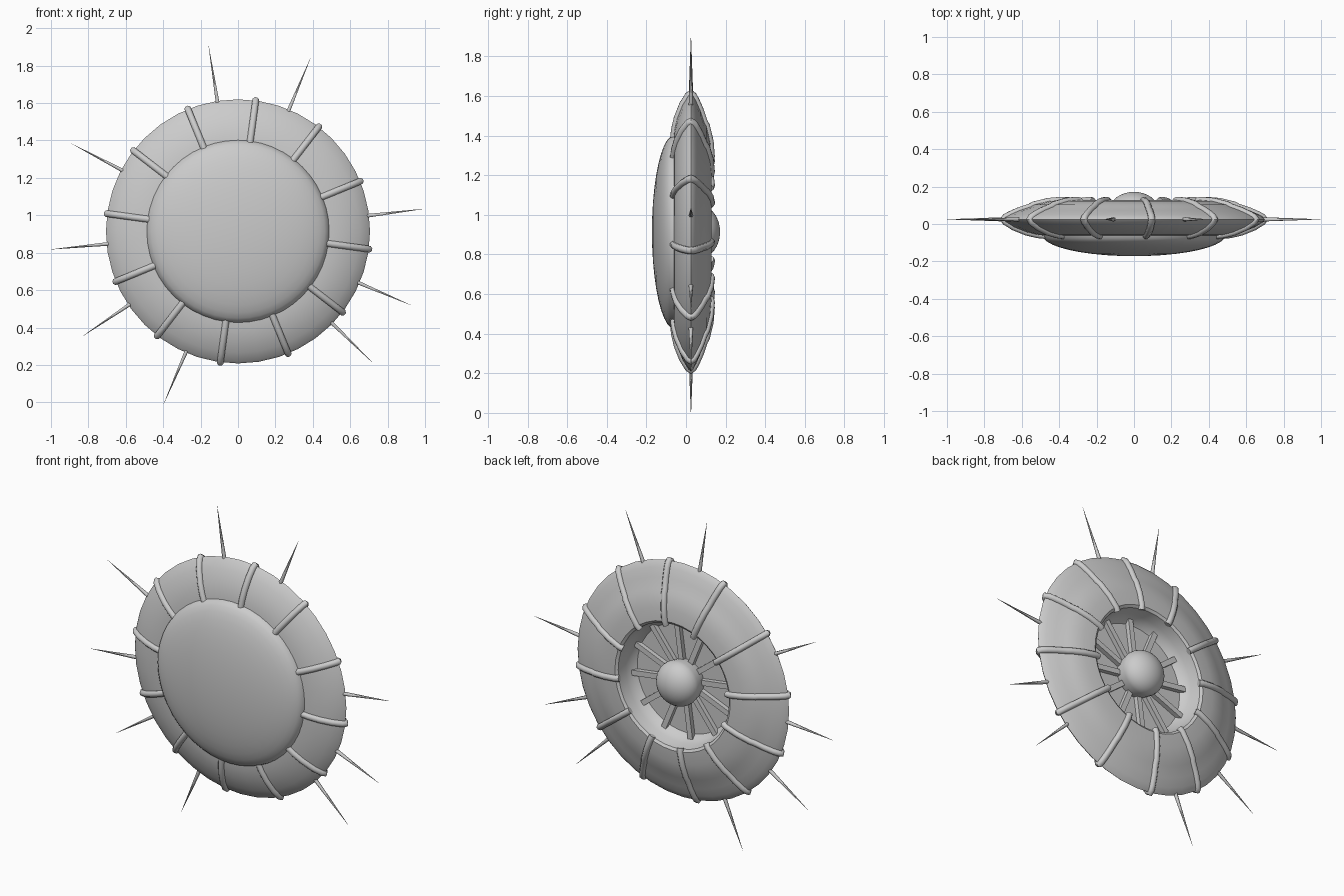
import bpy, bmesh, math
from mathutils import Vector, Matrix

cube = bpy.data.objects.get("Cube")
if cube:
    bpy.data.objects.remove(cube, do_unlink=True)

HEIGHT = 0.914    # wheel centre above the ground
RIM_Y = 0.025     # plane of the outer edge

grey = bpy.data.materials.new("plain_grey")
grey.use_nodes = True
grey.diffuse_color = (0.6, 0.6, 0.6, 1)
grey.node_tree.nodes["Principled BSDF"].inputs["Base Color"].default_value = (0.6, 0.6, 0.6, 1)


def finish(name, bm, angle=35):
    bmesh.ops.remove_doubles(bm, verts=bm.verts, dist=1e-5)
    bmesh.ops.recalc_face_normals(bm, faces=bm.faces)
    mesh = bpy.data.meshes.new(name)
    bm.to_mesh(mesh)
    bm.free()
    mesh.materials.append(grey)
    ob = bpy.data.objects.new(name, mesh)
    bpy.context.collection.objects.link(ob)
    bpy.ops.object.select_all(action='DESELECT')
    ob.select_set(True)
    bpy.context.view_layer.objects.active = ob
    bpy.ops.object.shade_smooth_by_angle(angle=math.radians(angle))
    return ob


def polar(r, y, a):
    return Vector((r * math.cos(a), y, HEIGHT + r * math.sin(a)))


def lathe(name, profile, sides, angle=35):
    """Revolve (radius, y) points around the wheel axis."""
    bm = bmesh.new()
    verts = [bm.verts.new(polar(r, y, 0)) for r, y in profile]
    edges = [bm.edges.new(pair) for pair in zip(verts, verts[1:])]
    bmesh.ops.spin(bm, geom=verts + edges, cent=(0, 0, HEIGHT), axis=(0, 1, 0),
                   angle=math.tau, steps=sides, use_duplicate=False)
    return finish(name, bm, angle)


def cap(radius, y, depth, steps=10):
    """Quarter ellipse from the edge to the axis."""
    return [(radius * math.cos(t), y + depth * math.sin(t))
            for t in (i * math.pi / 2 / steps for i in range(steps + 1))]


def sweep(name, path, a, radius, sides=8):
    """Tube along a (radius, y) path in the radial plane at angle a."""
    bm = bmesh.new()
    side = Vector((-math.sin(a), 0, math.cos(a)))
    pts = [polar(r, y, a) for r, y in path]
    rings = []
    for i, p in enumerate(pts):
        tangent = (pts[min(i + 1, len(pts) - 1)] - pts[max(i - 1, 0)]).normalized()
        out = tangent.cross(side)
        rings.append([bm.verts.new(p + radius * (side * math.cos(t) + out * math.sin(t)))
                      for t in ((k + 0.5) * math.tau / sides for k in range(sides))])
    for r0, r1 in zip(rings, rings[1:]):
        for k in range(sides):
            n = (k + 1) % sides
            bm.faces.new((r0[k], r0[n], r1[n], r1[k]))
    bm.faces.new(rings[0])
    bm.faces.new(rings[-1])
    return finish(name, bm, 50)


# Body shell: recess floor, bowl wall, stepped back slope, rim, front slope
shell = [(0.37, 0.118), (0.385, 0.128), (0.46, 0.122), (0.54, 0.103), (0.56, 0.092),
         (0.62, 0.072), (0.67, 0.05), (0.695, 0.036), (0.706, RIM_Y), (0.695, 0.012),
         (0.665, -0.006), (0.65, -0.016), (0.58, -0.044), (0.52, -0.058), (0.46, -0.064)]
lathe("body_shell", [(0, 0.0), (0.325, 0.0), (0.345, 0.02), (0.36, 0.06)]
      + shell + [(0, -0.064)], 40, 30)

# Front dome and back hub
lathe("front_dome", [(0.475, -0.04)] + cap(0.488, -0.06, -0.112), 48)
lathe("back_hub", [(0.12, 0.0)] + cap(0.133, 0.07, 0.102, 8), 32)

# Ribs wrapping the rim, with spokes in the recess behind them
RIBS = 12
START = math.radians(-7.7)
rib_path = [(0.362, 0.122)] + shell[1:]
for i in range(RIBS):
    a = START + i * math.tau / RIBS
    sweep(f"rib_{i + 1}", rib_path, a, 0.019)

    bm = bmesh.new()
    bmesh.ops.create_cube(bm, size=1)
    bmesh.ops.scale(bm, vec=(0.25, 0.03, 0.032), verts=bm.verts)
    bmesh.ops.rotate(bm, verts=bm.verts, matrix=Matrix.Rotation(-a, 3, 'Y'))
    bmesh.ops.translate(bm, vec=polar(0.225, 0.012, a), verts=bm.verts)
    finish(f"spoke_{i + 1}", bm)

# Thin spikes around the rim, unevenly spaced
for i, degrees in enumerate((99, 67.3, 6.9, -23.1, -44.3, -113.3, -146, -174.5, 152.2)):
    a = math.radians(degrees)
    bm = bmesh.new()
    bmesh.ops.create_cone(bm, cap_ends=True, segments=6, radius1=0.012,
                          radius2=0.0005, depth=0.325)
    direction = Vector((math.cos(a), 0, math.sin(a)))
    turn = Vector((0, 0, 1)).rotation_difference(direction).to_matrix()
    bmesh.ops.rotate(bm, verts=bm.verts, matrix=turn)
    bmesh.ops.translate(bm, vec=polar(0.8425, RIM_Y, a), verts=bm.verts)
    finish(f"spike_{i + 1}", bm, 70)
